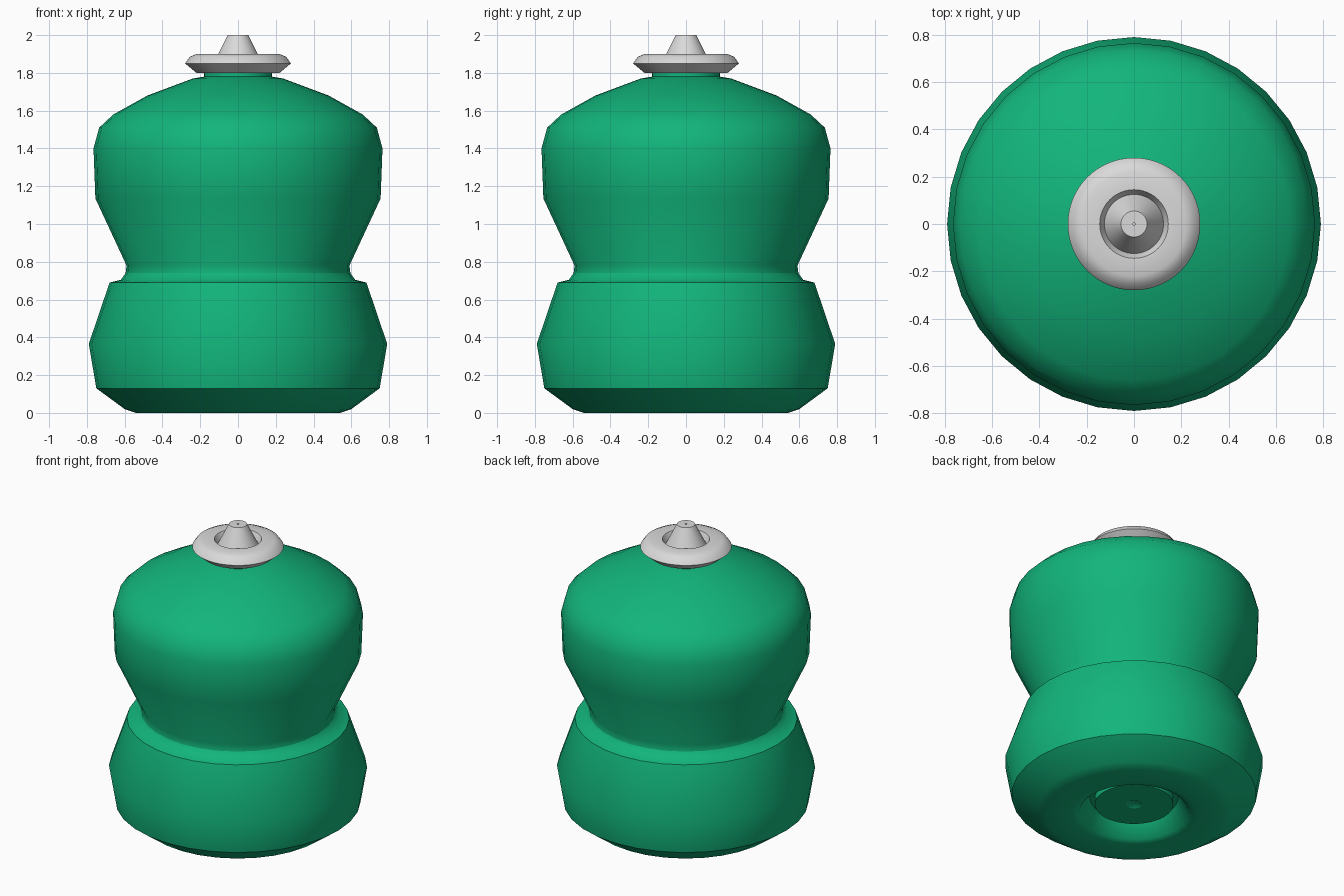
import bpy
import bmesh
import math

cube = bpy.data.objects.get("Cube")
if cube:
    bpy.data.objects.remove(cube, do_unlink=True)


def make_material(name, color):
    mat = bpy.data.materials.new(name)
    mat.use_nodes = True
    mat.diffuse_color = color
    bsdf = mat.node_tree.nodes["Principled BSDF"]
    bsdf.inputs["Base Color"].default_value = color
    return mat


def lathe(name, profile, segments, mat, sharp_rings=()):
    """Spin an (r, z) profile, listed from the bottom up the outside, about z."""
    bm = bmesh.new()
    rings = []
    for r, z in profile:
        if r == 0:
            rings.append([bm.verts.new((0, 0, z))] * segments)
            continue
        angles = [2 * math.pi * i / segments for i in range(segments)]
        rings.append([bm.verts.new((r * math.cos(a), r * math.sin(a), z)) for a in angles])
    for low, high in zip(rings, rings[1:]):
        for i in range(segments):
            j = (i + 1) % segments
            corners = dict.fromkeys((low[i], low[j], high[j], high[i]))
            bm.faces.new(list(corners))
    bmesh.ops.recalc_face_normals(bm, faces=bm.faces)
    # Smooth everywhere except along the chosen rings
    for face in bm.faces:
        face.smooth = True
    for k in sharp_rings:
        for i in range(segments):
            edge = bm.edges.get((rings[k][i], rings[k][(i + 1) % segments]))
            edge.smooth = False
    mesh = bpy.data.meshes.new(name)
    bm.to_mesh(mesh)
    bm.free()
    mesh.materials.append(mat)
    obj = bpy.data.objects.new(name, mesh)
    bpy.context.scene.collection.objects.link(obj)
    return obj


green = make_material("emerald_green", (0.006, 0.46, 0.2, 1))
grey = make_material("light_grey", (0.7, 0.7, 0.7, 1))

# Body: recessed underside, bulging base, waist, domed upper half and neck
body_profile = [
    (0, 0.09), (0.05, 0.065), (0.24, 0.065), (0.24, 0.11), (0.27, 0.11),
    (0.335, 0.01), (0.38, 0), (0.54, 0), (0.60, 0.02),
    (0.75, 0.13), (0.79, 0.365), (0.68, 0.69),
    (0.62, 0.705), (0.595, 0.74),
    (0.59, 0.78), (0.755, 1.135), (0.765, 1.40), (0.735, 1.51), (0.66, 1.58),
    (0.48, 1.68), (0.24, 1.77), (0.18, 1.78), (0.18, 1.81), (0, 1.81),
]
lathe("body", body_profile, 32, green, (1, 2, 3, 4, 9, 11, 13, 21, 22))

# Cap: bevelled disc with a sunken ring around a pointed nozzle
cap_profile = [
    (0, 1.80), (0.22, 1.80), (0.28, 1.85), (0.255, 1.885), (0.22, 1.90),
    (0.145, 1.90), (0.125, 1.86), (0.105, 1.90), (0.055, 2.0),
    (0.006, 2.0), (0.006, 1.99), (0, 1.99),
]
lathe("nozzle_cap", cap_profile, 64, grey, (1, 2, 5, 6, 8, 9, 10))
